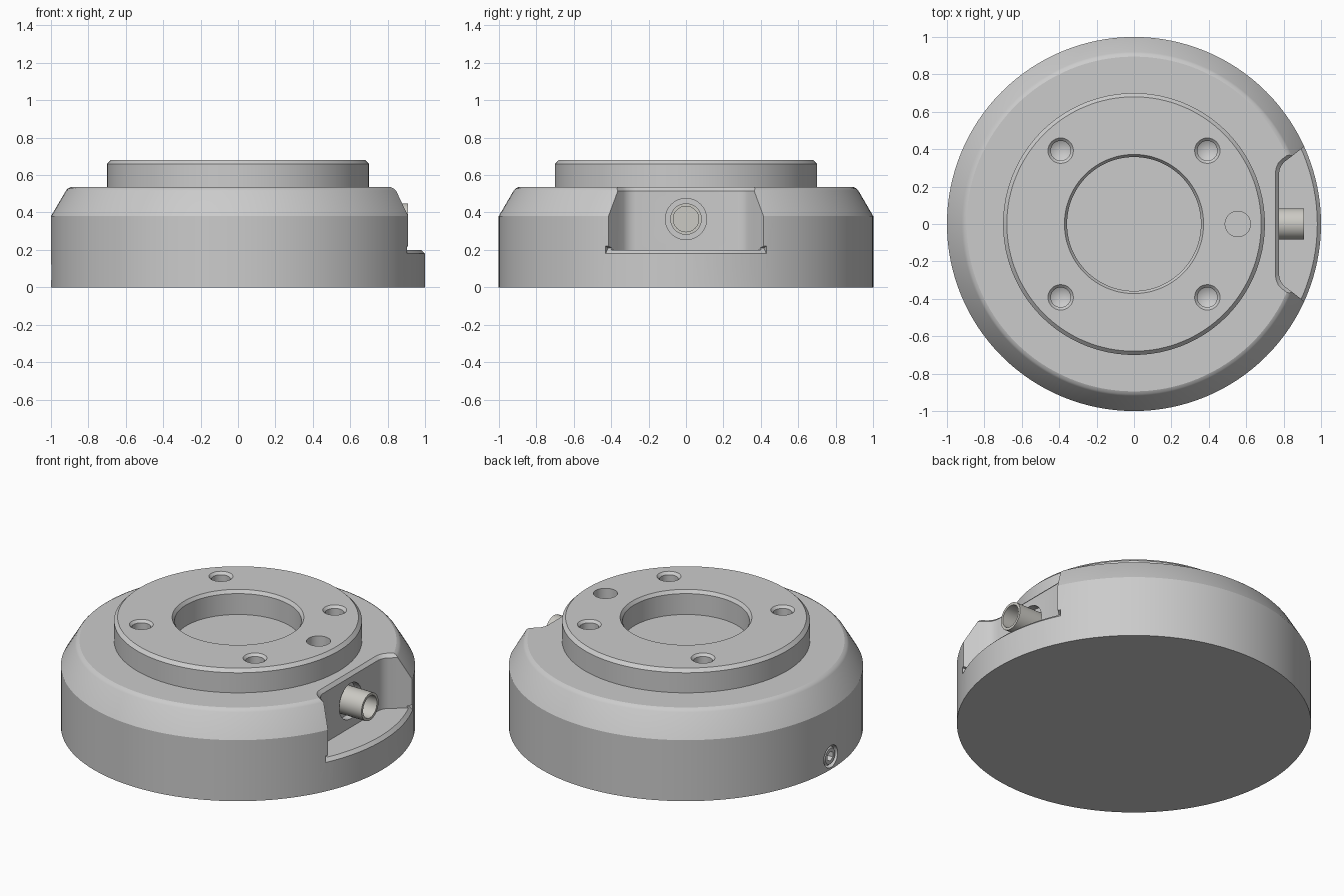
import bpy, bmesh
from math import cos, sin, pi, radians
from mathutils import Matrix

if "Cube" in bpy.data.objects:
    bpy.data.objects.remove(bpy.data.objects["Cube"])


def make_object(name, bm, matrix=None):
    bmesh.ops.recalc_face_normals(bm, faces=bm.faces)
    mesh = bpy.data.meshes.new(name)
    if matrix:
        bm.transform(matrix)
    bm.to_mesh(mesh)
    bm.free()
    obj = bpy.data.objects.new(name, mesh)
    bpy.context.collection.objects.link(obj)
    return obj


def lathe(name, profile, segments=48, matrix=None):
    """Revolve (radius, z) points; the profile starts and ends on the axis."""
    bm = bmesh.new()
    rings = []
    for r, z in profile:
        if r == 0:
            rings.append([bm.verts.new((0, 0, z))] * segments)
        else:
            rings.append([bm.verts.new((r * cos(2 * pi * i / segments),
                                        r * sin(2 * pi * i / segments), z))
                          for i in range(segments)])
    for a, b in zip(rings, rings[1:]):
        for i in range(segments):
            j = (i + 1) % segments
            bm.faces.new(list(dict.fromkeys((a[i], a[j], b[j], b[i]))))
    return make_object(name, bm, matrix)


def loft(name, loops):
    """Skin equal-length point loops and cap both ends."""
    bm = bmesh.new()
    rows = [[bm.verts.new(p) for p in loop] for loop in loops]
    n = len(rows[0])
    for a, b in zip(rows, rows[1:]):
        for i in range(n):
            j = (i + 1) % n
            bm.faces.new((a[i], a[j], b[j], b[i]))
    bm.faces.new(rows[0])
    bm.faces.new(rows[-1])
    return make_object(name, bm)


def cut(target, cutter):
    mod = target.modifiers.new("cut", 'BOOLEAN')
    mod.operation = 'DIFFERENCE'
    mod.solver = 'EXACT'
    mod.object = cutter
    bpy.context.view_layer.objects.active = target
    bpy.ops.object.modifier_apply(modifier=mod.name)
    bpy.data.objects.remove(cutter, do_unlink=True)


def smooth(obj, angle=25):
    bpy.ops.object.select_all(action='DESELECT')
    obj.select_set(True)
    bpy.context.view_layer.objects.active = obj
    bpy.ops.object.shade_smooth_by_angle(angle=radians(angle))


# Turned body: base, bevelled shoulder, raised flange, shallow bore
body = lathe("sensor_body", [
    (0, 0), (1, 0), (1, 0.38), (0.92, 0.517), (0.91, 0.528), (0.895, 0.535),
    (0.7, 0.535), (0.7, 0.66), (0.68, 0.68), (0.372, 0.68), (0.358, 0.66),
    (0.358, 0.53), (0, 0.53)], 128)

# Side notch with flared sides and chamfered upper rim
half = [(0.775, 0.27), (0.779, 0.292), (0.789, 0.315), (0.805, 0.333),
        (0.85, 0.367), (0.905, 0.41), (1.1, 0.56)]
inner = half + [(x, -y) for x, y in reversed(half)]
outer = [(x - 0.018, y + (0.01 if y > 0 else -0.01)) for x, y in inner]
cut(body, loft("notch_cutter", [
    [(x, y, z) for x, y in pts]
    for pts, z in ((inner, 0.2), (inner, 0.515), (outer, 0.535), (outer, 0.6))]))

# Chamfer along the outer edge of the notch floor
section = [(0.97, 0.21), (1.03, 0.15), (1.03, 0.23)]
angles = [radians(-25.4 + 50.8 * i / 18) for i in range(19)]
cut(body, loft("floor_chamfer_cutter", [
    [(r * cos(a), r * sin(a), z) for r, z in section] for a in angles]))

# Four chamfered drilled holes with conical bottoms, and a dowel hole
for sx in (-1, 1):
    for sy in (-1, 1):
        cut(body, lathe("bolt_hole_cutter", [
            (0, 0.43), (0.053, 0.46), (0.053, 0.665), (0.068, 0.68),
            (0.068, 0.72), (0, 0.72)], 32,
            Matrix.Translation((sx * 0.392, sy * 0.392, 0))))
cut(body, lathe("dowel_hole_cutter", [
    (0, 0.5), (0.068, 0.5), (0.068, 0.72), (0, 0.72)], 32,
    Matrix.Translation((0.555, 0, 0))))

# Recess around the cable outlet
outlet = Matrix.Translation((0, 0, 0.365)) @ Matrix.Rotation(pi / 2, 4, 'Y')
cut(body, lathe("outlet_recess_cutter", [
    (0, 0.73), (0.11, 0.73), (0.11, 0.85), (0, 0.85)], 48, outlet))

# Pocket for the set screw on the opposite side
pocket = Matrix.Translation((0, 0, 0.08)) @ Matrix.Rotation(-pi / 2, 4, 'Y')
cut(body, lathe("screw_pocket_cutter", [
    (0, 0.94), (0.068, 0.94), (0.068, 1.05), (0, 1.05)], 32, pocket))
smooth(body)

# Hollow cable outlet tube
tube = lathe("cable_outlet", [
    (0, 0.72), (0.084, 0.72), (0.084, 0.91), (0.068, 0.91), (0.068, 0.79),
    (0, 0.79)], 48, outlet)
metal = bpy.data.materials.new("pale_metal")
metal.diffuse_color = (0.6, 0.59, 0.55, 1)
metal.use_nodes = True
metal.node_tree.nodes["Principled BSDF"].inputs["Base Color"].default_value = metal.diffuse_color
tube.data.materials.append(metal)
smooth(tube)

# Set screw with hexagonal socket
screw = lathe("set_screw", [
    (0, 0.93), (0.058, 0.93), (0.058, 0.982), (0.048, 0.994), (0, 0.994)],
    32, pocket)
cut(screw, lathe("socket_cutter", [
    (0, 0.955), (0.03, 0.955), (0.03, 1.05), (0, 1.05)], 6, pocket))
smooth(screw)
